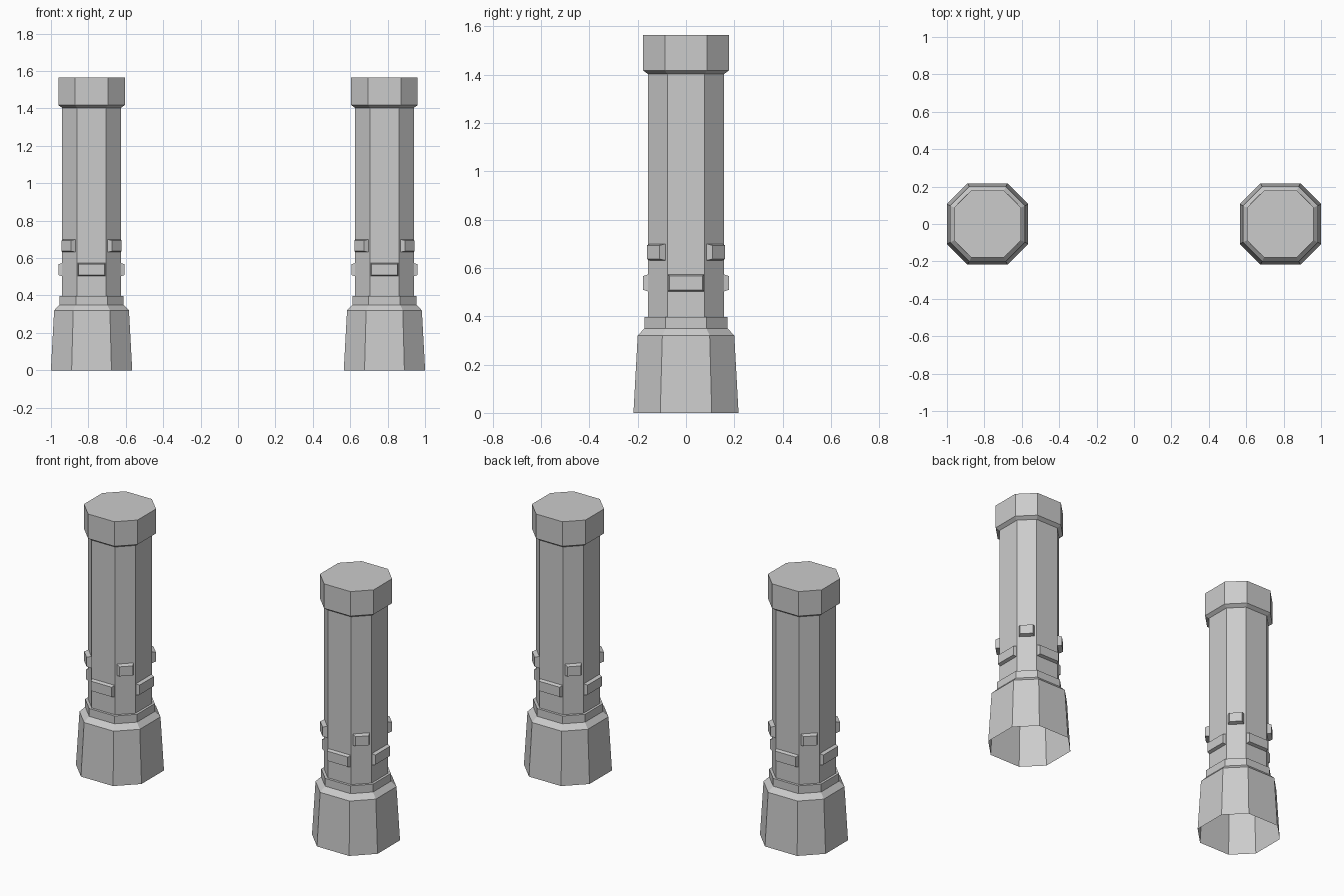
import bpy, bmesh
from mathutils import Matrix, Vector
from math import radians

if "Cube" in bpy.data.objects:
    bpy.data.objects.remove(bpy.data.objects["Cube"])

SPACING = 0.783  # pillar centre offset from x = 0


def octagon(r, z, ratio=0.49):
    """Eight-sided ring with flats facing the axes; r is the axis reach."""
    h = r * ratio
    return [Vector((x, y, z)) for x, y in
            ((h, -r), (r, -h), (r, h), (h, r), (-h, r), (-r, h), (-r, -h), (-h, -r))]


def loft(bm, rings):
    """Skin stacked rings, cap the last and leave the first open."""
    loops = [[bm.verts.new(p) for p in ring] for ring in rings]
    n = len(loops[0])
    for a, b in zip(loops, loops[1:]):
        for i in range(n):
            j = (i + 1) % n
            bm.faces.new((a[i], a[j], b[j], b[i]))
    bm.faces.new(loops[-1])


def raised_block(bm, angle, d_in, d_out, w_in, w_out, z0, z1):
    """Slightly tapered pad standing out of one shaft face."""
    rot = Matrix.Rotation(radians(angle), 3, 'Z')
    rings = []
    for d, w, e in ((d_in, w_in, 0), (d_out, w_out, 0.006)):
        rings.append([rot @ Vector((d, y, z)) for y, z in
                      ((-w, z0 + e), (w, z0 + e), (w, z1 - e), (-w, z1 - e))])
    loft(bm, rings)


bm = bmesh.new()

# Flared base, collar, shaft and cap as one open-bottomed shell
loft(bm, [octagon(r, z) for r, z in (
    (0.2175, 0), (0.20, 0.32), (0.172, 0.35), (0.172, 0.397), (0.1575, 0.397),
    (0.1575, 1.403), (0.178, 1.418), (0.178, 1.565))])

# Staggered pads: low on the straight sides, high on the diagonals
for k in range(4):
    raised_block(bm, 90 * k, 0.157, 0.177, 0.074, 0.069, 0.503, 0.573)
    raised_block(bm, 90 * k + 45, 0.165, 0.191, 0.046, 0.037, 0.631, 0.70)

mesh = bpy.data.meshes.new("pillar")
bm.to_mesh(mesh)
bm.free()

# Left and right pillars share the mesh
for name, x in (("left_pillar", -SPACING), ("right_pillar", SPACING)):
    pillar = bpy.data.objects.new(name, mesh)
    pillar.location.x = x
    bpy.context.collection.objects.link(pillar)
